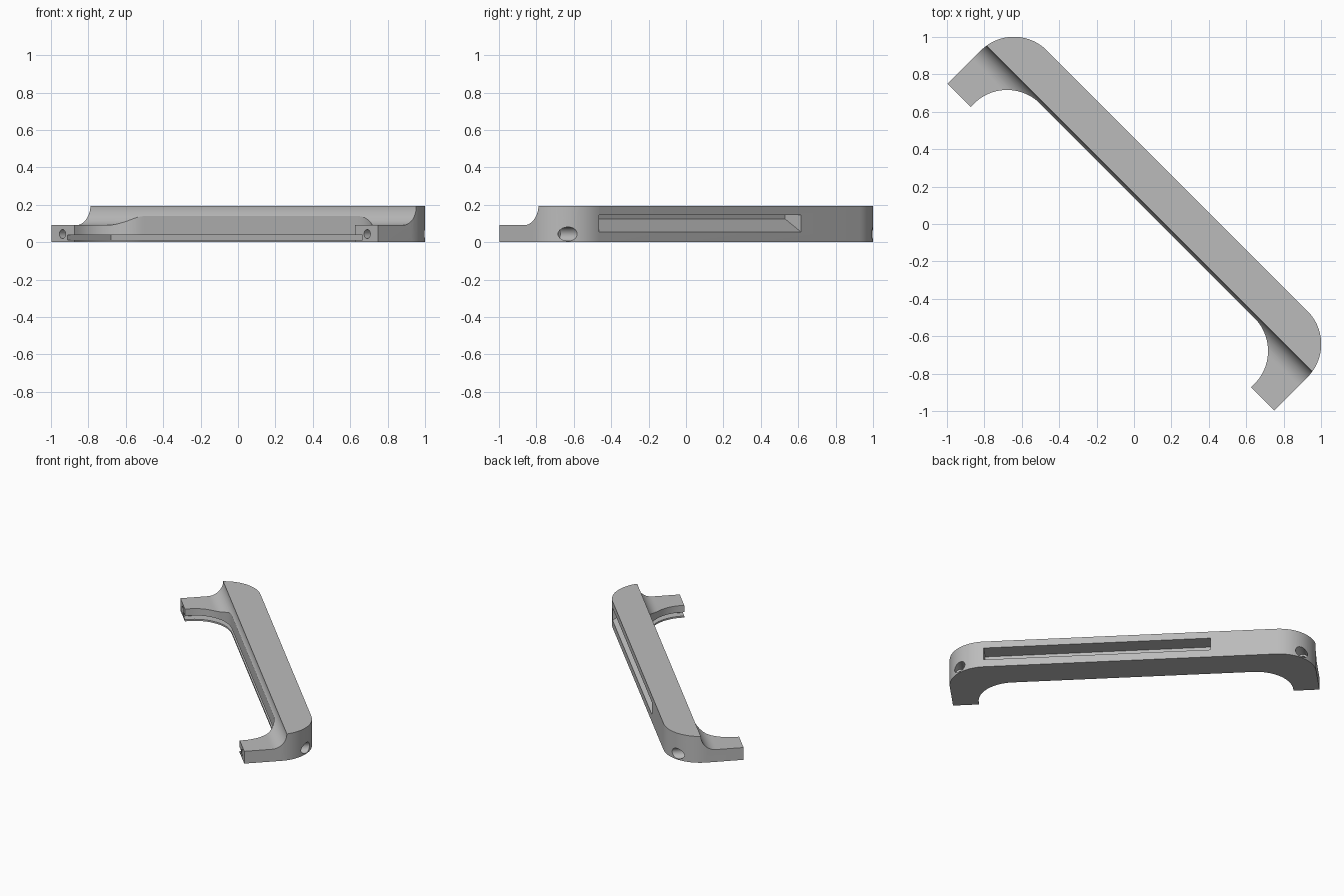
import bpy, bmesh, math
from mathutils import Matrix, Vector

cube = bpy.data.objects.get("Cube")
if cube:
    bpy.data.objects.remove(cube, do_unlink=True)

grey = bpy.data.materials.new("Light grey")
grey.use_nodes = True
colour = (0.5, 0.5, 0.5, 1)
grey.diffuse_color = colour
grey.node_tree.nodes["Principled BSDF"].inputs["Base Color"].default_value = colour

# Working frame: X runs along the bar, Y points to its outer side
TURN = Matrix.Rotation(math.radians(-45), 4, 'Z')
HEIGHT, ARM_TOP = 0.195, 0.091
OUTER_X, OUTER_Y, INNER_X, INNER_Y, END_Y = 1.235, 0.327, 1.06, 0.10, -0.175
RADIUS = 0.25


def arc(cx, cy, r, start, end, n=20):
    angles = [math.radians(start + (end - start) * i / n) for i in range(n + 1)]
    return [(cx + r * math.cos(a), cy + r * math.sin(a)) for a in angles]


def prism(name, points, low, high, axis):
    """Extrude a closed outline along X, Y or Z."""
    place = {'X': lambda p, t: (t, p[0], p[1]),
             'Y': lambda p, t: (p[0], t, p[1]),
             'Z': lambda p, t: (p[0], p[1], t)}[axis]
    bm = bmesh.new()
    face = bm.faces.new([bm.verts.new(place(p, low)) for p in points])
    ext = bmesh.ops.extrude_face_region(bm, geom=[face])
    moved = [v for v in ext["geom"] if isinstance(v, bmesh.types.BMVert)]
    bmesh.ops.translate(bm, verts=moved,
                        vec=Vector(place((0, 0), high - low)))
    bmesh.ops.recalc_face_normals(bm, faces=bm.faces[:])
    mesh = bpy.data.meshes.new(name)
    bm.to_mesh(mesh)
    bm.free()
    mesh.transform(TURN)
    mesh.materials.append(grey)
    obj = bpy.data.objects.new(name, mesh)
    bpy.context.collection.objects.link(obj)
    return obj


def box(x0, x1, y0, y1):
    return [(x0, y0), (x1, y0), (x1, y1), (x0, y1)]


# Bracket outline: rounded outer corners, concave inner corners
half = [(OUTER_X, END_Y)]
half += arc(OUTER_X - RADIUS, OUTER_Y - RADIUS, RADIUS, 0, 90)
inner = arc(INNER_X - RADIUS, INNER_Y - RADIUS, RADIUS, 90, 0)
inner.append((INNER_X, END_Y))
mirror = lambda pts: [(-x, y) for x, y in reversed(pts)]
bracket = prism("corner_bracket", half + mirror(half) + mirror(inner) + inner,
                0, HEIGHT, 'Z')

# Concave step down to the lower arms
cove_r = HEIGHT - ARM_TOP
cove = arc(0.116 - cove_r, HEIGHT, cove_r, 0, -90, 16)
cove += [(-0.4, ARM_TOP), (-0.4, 0.4), (0.116, 0.4)]
cutters = [prism("cove_cutter", cove, -1.5, 1.5, 'X')]

# Panel slot along the inside
cutters.append(prism("panel_slot_cutter", box(-1.115, 1.115, -0.4, 0.154),
                     0.012, 0.04, 'Z'))

# Long pocket with a sloping floor in the outer face
pocket = [(0.207, 0.124), (0.207, 0.145), (0.4, 0.145), (0.4, 0.0124),
          (0.327, 0.055)]
cutters.append(prism("pocket_cutter", pocket, -0.543, 0.985, 'X'))

# Screw holes with wider head recesses
for side, label in ((-1, "right"), (1, "left")):
    for part, r, y0, y1 in (("screw", 0.024, -0.4, 0.25),
                            ("head", 0.0375, 0.165, 0.5)):
        circle = arc(side * 1.152, 0.044, r, 0, 360, 32)[:-1]
        cutters.append(prism(f"{label}_{part}_cutter", circle, y0, y1, 'Y'))

for cutter in cutters:
    mod = bracket.modifiers.new(cutter.name, 'BOOLEAN')
    mod.operation = 'DIFFERENCE'
    mod.solver = 'EXACT'
    mod.object = cutter

# Bake the cuts, then discard the cutters
bpy.ops.object.select_all(action='DESELECT')
bpy.context.view_layer.objects.active = bracket
bracket.select_set(True)
for mod in list(bracket.modifiers):
    bpy.ops.object.modifier_apply(modifier=mod.name)
for cutter in cutters:
    bpy.data.objects.remove(cutter, do_unlink=True)
bpy.ops.object.shade_smooth_by_angle(angle=math.radians(30))
